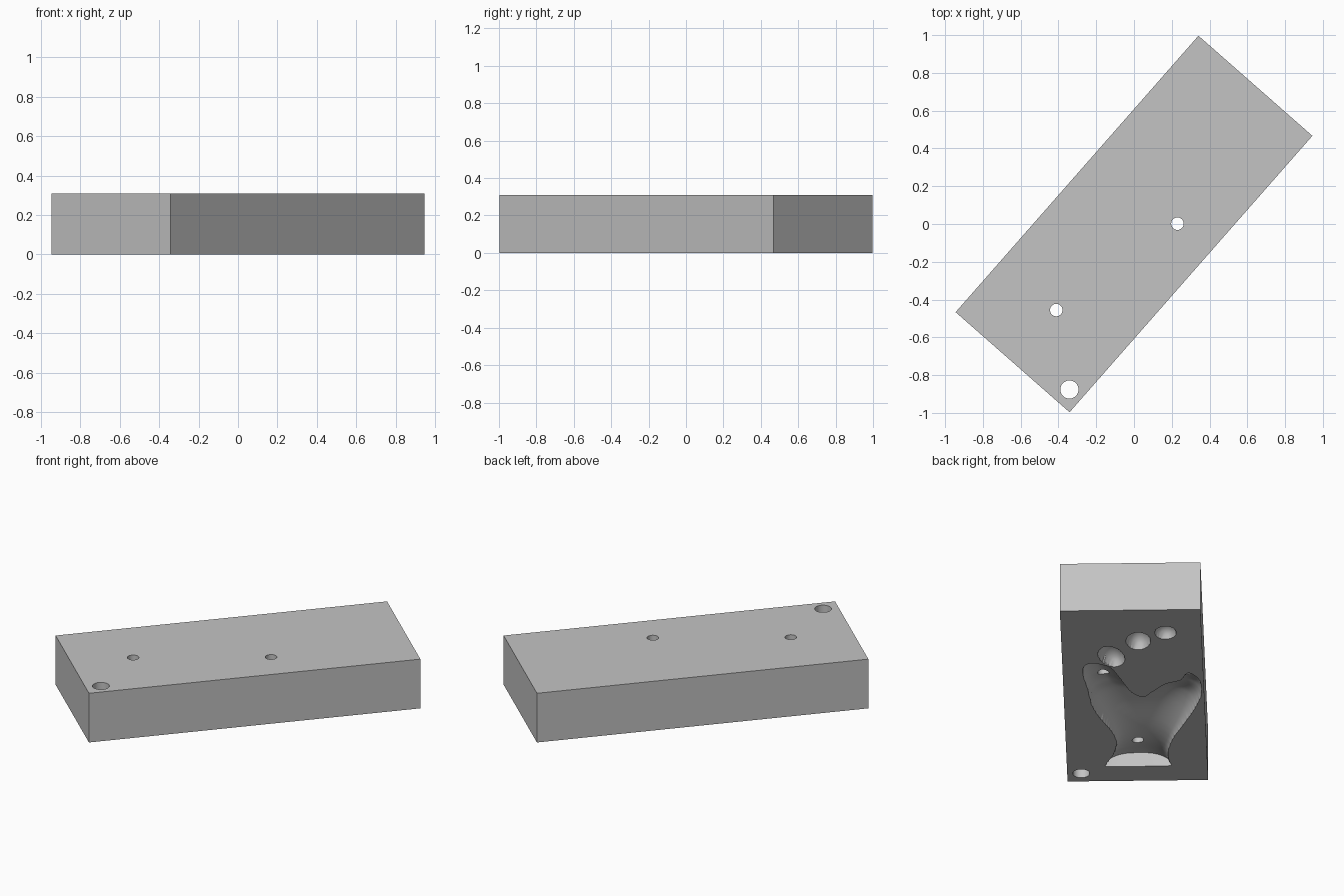
import bpy, bmesh, math
from mathutils import Vector

if "Cube" in bpy.data.objects:
    bpy.data.objects.remove(bpy.data.objects["Cube"])

LENGTH, WIDTH, HEIGHT = 1.948, 0.803, 0.31
ANGLE = math.radians(48.7)

grey = bpy.data.materials.new("plain grey")
grey.use_nodes = True
grey.diffuse_color = (0.55, 0.55, 0.55, 1)
grey.node_tree.nodes["Principled BSDF"].inputs["Base Color"].default_value = (0.55, 0.55, 0.55, 1)


def make_object(name, bm):
    bmesh.ops.recalc_face_normals(bm, faces=bm.faces)
    mesh = bpy.data.meshes.new(name)
    bm.to_mesh(mesh)
    bm.free()
    mesh.materials.append(grey)
    obj = bpy.data.objects.new(name, mesh)
    bpy.context.collection.objects.link(obj)
    obj.rotation_euler.z = ANGLE
    return obj


def local(s, t, z=0):
    """Distance along and across the block, from one corner."""
    return Vector((s - LENGTH / 2, t - WIDTH / 2, z))


# Block
bm = bmesh.new()
bmesh.ops.create_cube(bm, size=1)
bmesh.ops.scale(bm, vec=(LENGTH, WIDTH, HEIGHT), verts=bm.verts)
bmesh.ops.translate(bm, vec=(0, 0, HEIGHT / 2), verts=bm.verts)
block = make_object("mould_block", bm)

# Outline of the hand cavity: wrist, thumb, palm edge, finger
WRIST_END = 0.165
outline = [(.05, .21), (.05, .60), (.21, .585), (.32, .58), (.47, .61), (.60, .66),
           (.79, .734), (.96, .783), (1.06, .79), (1.16, .77), (1.225, .715),
           (1.14, .672), (1.10, .585), (1.0, .50), (.95, .45), (1.01, .385),
           (1.14, .335), (1.28, .28), (1.33, .22), (1.345, .17), (1.31, .125),
           (1.21, .117), (1.04, .142), (.87, .16), (.72, .204), (.585, .26),
           (.45, .29), (.30, .27)]
# Fingertip dimples: centre, half sizes, depth, turn
tips = [(1.42, .282, .115, .07, .08, -.25), (1.594, .44, .095, .068, .085, 0),
        (1.686, .597, .072, .06, .06, 0)]
# Cavity depth along the hand
depths = [(0, .085), (.17, .085), (.38, .06), (.85, .125), (1.0, .10), (1.15, .072), (2, .07)]


def smooth_loop(points, steps=3):
    result = []
    n = len(points)
    for i in range(n):
        a, b, c, d = (Vector(points[(i + k) % n]) for k in (-1, 0, 1, 2))
        for j in range(steps):
            f = j / steps
            result.append(0.5 * (2 * b + (c - a) * f + (2 * a - 5 * b + 4 * c - d) * f ** 2
                                 + (3 * b - a - 3 * c + d) * f ** 3))
    return [(p.x, p.y) for p in result]


loop = smooth_loop(outline)
edges = list(zip(loop, loop[1:] + loop[:1]))


def signed_distance(s, t):
    best, inside = 9.0, False
    for (ax, ay), (bx, by) in edges:
        dx, dy = bx - ax, by - ay
        f = ((s - ax) * dx + (t - ay) * dy) / (dx * dx + dy * dy)
        f = max(0.0, min(1.0, f))
        best = min(best, (s - ax - f * dx) ** 2 + (t - ay - f * dy) ** 2)
        if (ay > t) != (by > t) and s < ax + (t - ay) * dx / dy:
            inside = not inside
    return math.sqrt(best) * (1 if inside else -1)


def depth_at(s):
    for (a, p), (b, q) in zip(depths, depths[1:]):
        if a <= s <= b:
            f = (s - a) / (b - a)
            f = f * f * (3 - 2 * f)
            return p + (q - p) * f
    return 0


def cavity(s, t):
    d = signed_distance(s, t)
    reach = 0.15
    if d > 0:
        z = depth_at(s) * math.sqrt(1 - (1 - min(d / reach, 1)) ** 2)
    else:
        z = max(2 * d, -.04)
    if s < WRIST_END:
        z = -.04
    for cs, ct, rs, rt, depth, turn in tips:
        ds, dt = s - cs, t - ct
        u = ds * math.cos(turn) + dt * math.sin(turn)
        v = dt * math.cos(turn) - ds * math.sin(turn)
        r = math.hypot(u / rs, v / rt)
        z = max(z, depth * math.sqrt(1 - r * r) if r < 1 else max(-.04, (1 - r) * .15))
    return z


# Hand cavity cutter: a relief surface closed underneath
step = 0.0125
s0, t0, ns, nt = .1475, .05, 134, 65
bm = bmesh.new()
rows = [[bm.verts.new(local(s0 + i * step, t0 + j * step, cavity(s0 + i * step, t0 + j * step)))
         for j in range(nt - 5)] for i in range(ns)]
for r, q in zip(rows, rows[1:]):
    for j in range(len(r) - 1):
        bm.faces.new((r[j], q[j], q[j + 1]))
        bm.faces.new((r[j], q[j + 1], r[j + 1]))
rim = [e for e in bm.edges if e.is_boundary]
skirt = bmesh.ops.extrude_edge_only(bm, edges=rim)["geom"]
for v in skirt:
    if isinstance(v, bmesh.types.BMVert):
        v.co.z = -.1
bmesh.ops.holes_fill(bm, edges=[e for e in bm.edges if e.is_boundary], sides=0)
cutters = [make_object("hand_cavity_cutter", bm)]

# Through holes: two pour holes and one corner hole
for name, s, t, radius in (("wrist_pour_hole", .36, .41, .033),
                           ("finger_pour_hole", 1.127, .23, .033),
                           ("corner_hole", .09, .08, .048)):
    bm = bmesh.new()
    bmesh.ops.create_cone(bm, cap_ends=True, segments=40, radius1=radius, radius2=radius, depth=1)
    bmesh.ops.translate(bm, vec=local(s, t, .2), verts=bm.verts)
    cutters.append(make_object(name + "_cutter", bm))

# Cut the block
for cutter in cutters:
    cutter.hide_render = True
    mod = block.modifiers.new(cutter.name, "BOOLEAN")
    mod.operation = "DIFFERENCE"
    mod.solver = "EXACT"
    mod.object = cutter
bpy.context.view_layer.update()
result = bpy.data.meshes.new_from_object(block.evaluated_get(bpy.context.evaluated_depsgraph_get()))
block.modifiers.clear()
block.data = result
result.materials.clear()
result.materials.append(grey)
for face in result.polygons:
    face.material_index = 0
for cutter in cutters:
    bpy.data.objects.remove(cutter)

# Smooth the cavity and holes, keep the block edges sharp
bpy.ops.object.select_all(action="DESELECT")
block.select_set(True)
bpy.context.view_layer.objects.active = block
bpy.ops.object.shade_smooth_by_angle(angle=math.radians(35))
